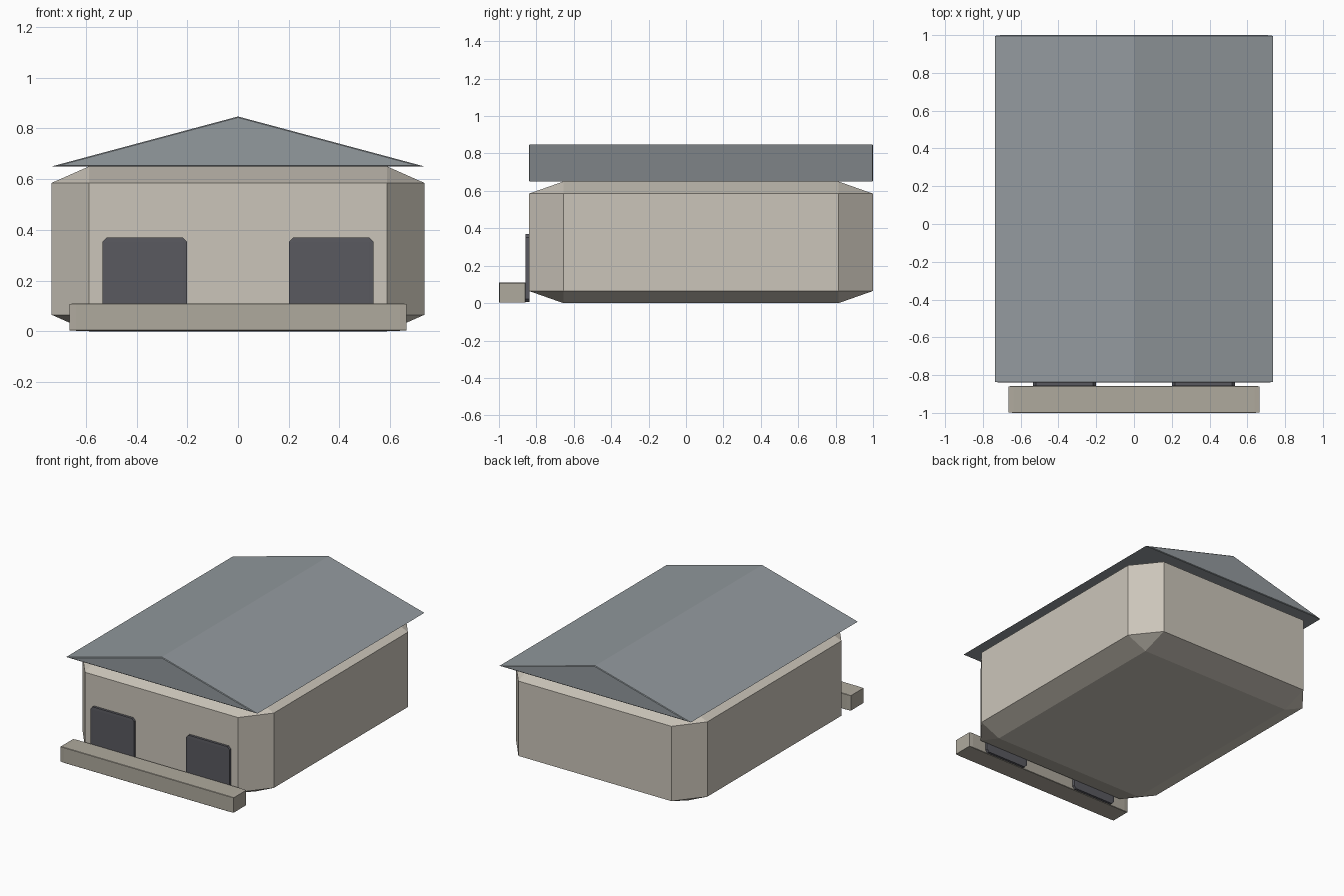
import bpy, bmesh
from mathutils import Matrix, Vector

if "Cube" in bpy.data.objects:
    bpy.data.objects.remove(bpy.data.objects["Cube"])


def material(name, rgb):
    m = bpy.data.materials.new(name)
    m.diffuse_color = (*rgb, 1)
    m.use_nodes = True
    m.node_tree.nodes["Principled BSDF"].inputs["Base Color"].default_value = m.diffuse_color
    return m


def finish(bm, name, mat):
    bmesh.ops.recalc_face_normals(bm, faces=bm.faces)
    mesh = bpy.data.meshes.new(name)
    bm.to_mesh(mesh)
    bm.free()
    mesh.materials.append(mat)
    ob = bpy.data.objects.new(name, mesh)
    bpy.context.collection.objects.link(ob)
    return ob


def chamfered_box(name, lo, hi, amount, mat):
    """Unit cube chamfered first, then stretched, so the chamfer scales per axis."""
    lo, hi = Vector(lo), Vector(hi)
    bm = bmesh.new()
    bmesh.ops.create_cube(bm, size=1)
    bmesh.ops.bevel(bm, geom=bm.edges[:], offset=amount, segments=1,
                    affect='EDGES', profile=0.5)
    bmesh.ops.transform(bm, verts=bm.verts, matrix=Matrix.Translation(
        (lo + hi) / 2) @ Matrix.Diagonal((*(hi - lo), 1)))
    return finish(bm, name, mat)


wall = material("wall", (0.60, 0.56, 0.49))
slate = material("slate", (0.29, 0.32, 0.34))
dark = material("dark", (0.10, 0.10, 0.115))
stone = material("stone", (0.43, 0.40, 0.34))

# main building with broad chamfers
chamfered_box("house_body", (-0.735, -0.84, 0), (0.735, 1, 0.65), 0.1, wall)

# front kerb
chamfered_box("front_step", (-0.665, -1, 0.002), (0.665, -0.857, 0.11), 0.02, stone)

# pair of garage doors
for side, x in (("left", -0.3675), ("right", 0.3675)):
    chamfered_box(side + "_door", (x - 0.167, -0.858, 0.005),
                  (x + 0.167, -0.837, 0.37), 0.05, dark)

# gable roof: triangle extruded front to back, gable rims lightly chamfered
bm = bmesh.new()
tri = bm.faces.new([bm.verts.new((x, -0.84, z))
                    for x, z in ((-0.735, 0.65), (0.735, 0.65), (0, 0.847))])
ext = bmesh.ops.extrude_face_region(bm, geom=[tri], use_keep_orig=True)
bmesh.ops.translate(bm, vec=(0, 1.84, 0),
                    verts=[g for g in ext["geom"] if isinstance(g, bmesh.types.BMVert)])
bmesh.ops.recalc_face_normals(bm, faces=bm.faces)
rims = [e for e in bm.edges if abs(e.verts[0].co.y - e.verts[1].co.y) < 0.01]
bmesh.ops.bevel(bm, geom=rims, offset=0.004, segments=1, affect='EDGES', profile=0.5)
finish(bm, "roof", slate)
